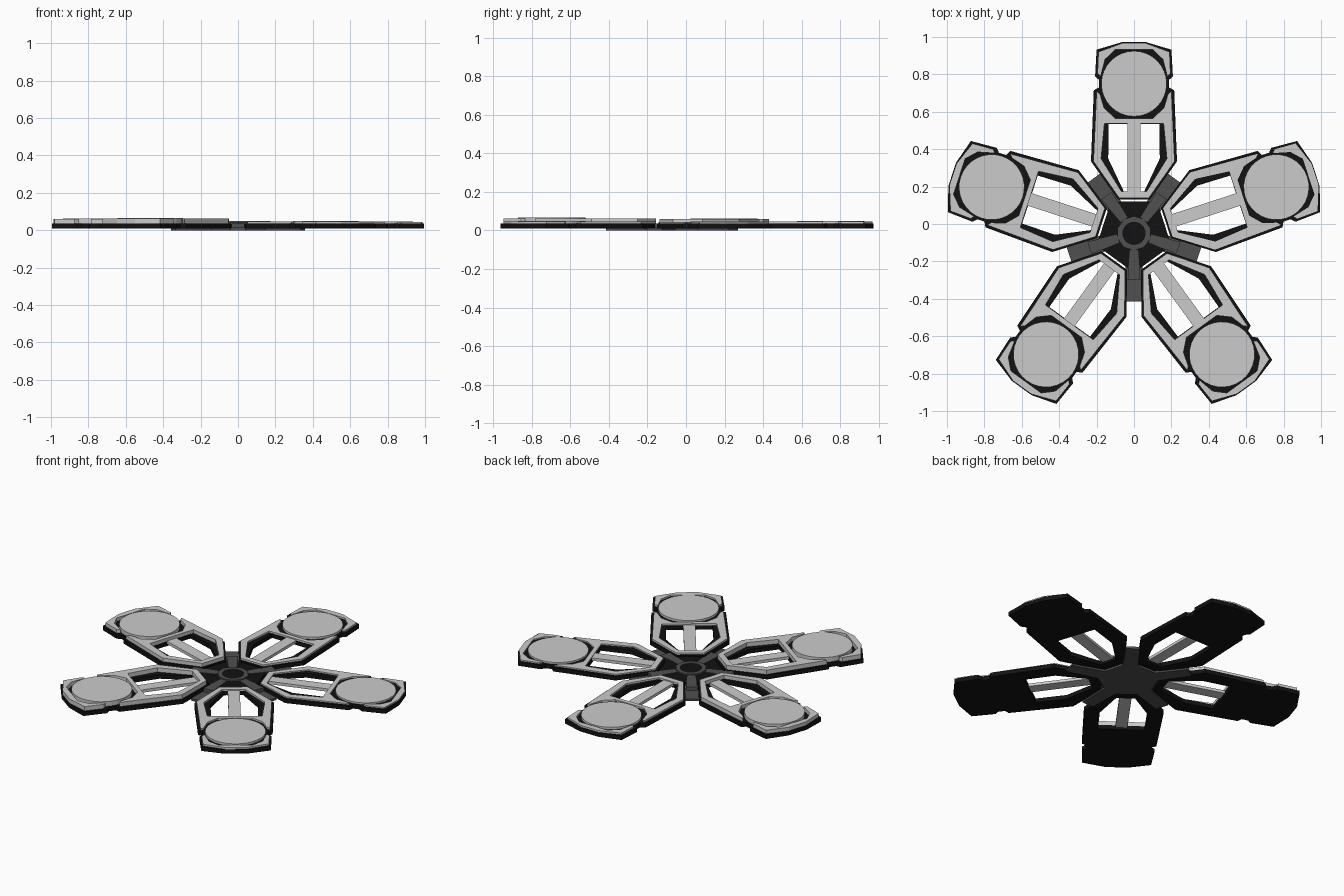
import bpy, math
from mathutils import Matrix

if "Cube" in bpy.data.objects:
    bpy.data.objects.remove(bpy.data.objects["Cube"])

HUB = Matrix.Translation((0, -0.05, 0))


def material(name, v):
    m = bpy.data.materials.new(name)
    m.diffuse_color = (v, v, v, 1)
    m.use_nodes = True
    m.node_tree.nodes["Principled BSDF"].inputs["Base Color"].default_value = m.diffuse_color
    return m


BLACK = material("black", 0.006)
DARK = material("dark_grey", 0.08)


def mirror(half):
    """Close a right-hand half outline by mirroring it across x = 0."""
    return half + [(-x, y) for x, y in reversed(half)]


def circle(r, n, cy=0.0, turn=0.0):
    return [(r * math.sin(turn + 2 * math.pi * i / n),
             cy + r * math.cos(turn + 2 * math.pi * i / n)) for i in range(n)]


def plate(name, outlines, z0, z1, angle=0.0, mat=None):
    """Flat plate from an outline (further outlines are holes), turned about the hub."""
    cu = bpy.data.curves.new(name, 'CURVE')
    cu.dimensions = '2D'
    cu.fill_mode = 'BOTH'
    cu.extrude = (z1 - z0) / 2
    for pts in outlines:
        s = cu.splines.new('POLY')
        s.points.add(len(pts) - 1)
        for p, (x, y) in zip(s.points, pts):
            p.co = (x, y, 0, 1)
        s.use_cyclic_u = True
    tmp = bpy.data.objects.new(name + "_curve", cu)
    bpy.context.collection.objects.link(tmp)
    dg = bpy.context.evaluated_depsgraph_get()
    me = bpy.data.meshes.new_from_object(tmp.evaluated_get(dg))
    bpy.data.objects.remove(tmp)
    me.transform(HUB @ Matrix.Rotation(angle, 4, 'Z')
                 @ Matrix.Translation((0, 0, (z0 + z1) / 2)))
    me.materials.clear()
    if mat:
        me.materials.append(mat)
    for f in me.polygons:
        f.use_smooth = False
    ob = bpy.data.objects.new(name, me)
    bpy.context.collection.objects.link(ob)
    return ob


# Blade outlines: the hub is the origin, the blade points along +y
body = mirror([(0.085, 0.18), (0.23, 0.385), (0.215, 0.765), (0.187, 0.78), (0.187, 0.82),
               (0.208, 0.84), (0.2, 0.982), (0.065, 1.022)])
body_hole = mirror([(0.055, 0.225), (0.138, 0.40), (0.135, 0.585)])
trim = mirror([(0.08, 0.19), (0.217, 0.385), (0.2, 0.76), (0.182, 0.745),
               (0.16, 0.67), (0.10, 0.615)])
trim_hole = mirror([(0.068, 0.225), (0.176, 0.40), (0.158, 0.588)])
cap = [(0.178, 0.84), (0.195, 0.855), (0.19, 0.97), (0.06, 1.018)]
cap = cap + [(-x, y) for x, y in reversed(cap)] + [(-0.155, 0.93), (-0.10, 0.982),
                                                   (0.10, 0.982), (0.155, 0.93)]
spoke = mirror([(0.035, 0.20), (0.035, 0.60)])
disc = circle(0.175, 32, 0.80)

# Five blades with slightly different trim heights
for k, top in enumerate([0.05, 0.062, 0.066, 0.05, 0.047]):
    a = k * math.tau / 5
    n = f"_{k + 1}"
    plate("blade_body" + n, [body, body_hole], 0.01, 0.036, a, BLACK)
    plate("blade_trim" + n, [trim, trim_hole], 0.036, top - 0.003, a)
    plate("blade_cap" + n, [cap], 0.036, top - 0.003, a)
    plate("blade_spoke" + n, [spoke], 0.022, 0.04, a)
    plate("blade_disc" + n, [disc], 0.036, top, a)

# Star-shaped base with arms between the blades
star = []
for k in range(5):
    a = math.pi / 5 + k * math.tau / 5
    for x, y in [(-0.04, 0.365), (0.04, 0.365), (0.045, 0.17)]:
        star.append((x * math.cos(a) + y * math.sin(a), y * math.cos(a) - x * math.sin(a)))
    b = a + math.pi / 5 * 2 - 0.27
    star.append((0.17 * math.sin(b), 0.17 * math.cos(b)))
plate("hub_star", [star], 0.0, 0.014, 0, DARK)

# Hub core, ridges and centre ring
plate("hub_core", [circle(0.21, 5, 0, math.pi / 5)], 0.012, 0.034, 0, BLACK)
ridge = mirror([(0.022, 0.09), (0.034, 0.25)])
for k in range(5):
    plate(f"hub_ridge_{k + 1}", [ridge], 0.012, 0.037, math.pi / 5 + k * math.tau / 5, DARK)
plate("hub_ring", [circle(0.092, 10), circle(0.062, 24)], 0.03, 0.043, 0, DARK)
plate("hub_centre", [circle(0.062, 24)], 0.03, 0.039, 0, BLACK)
